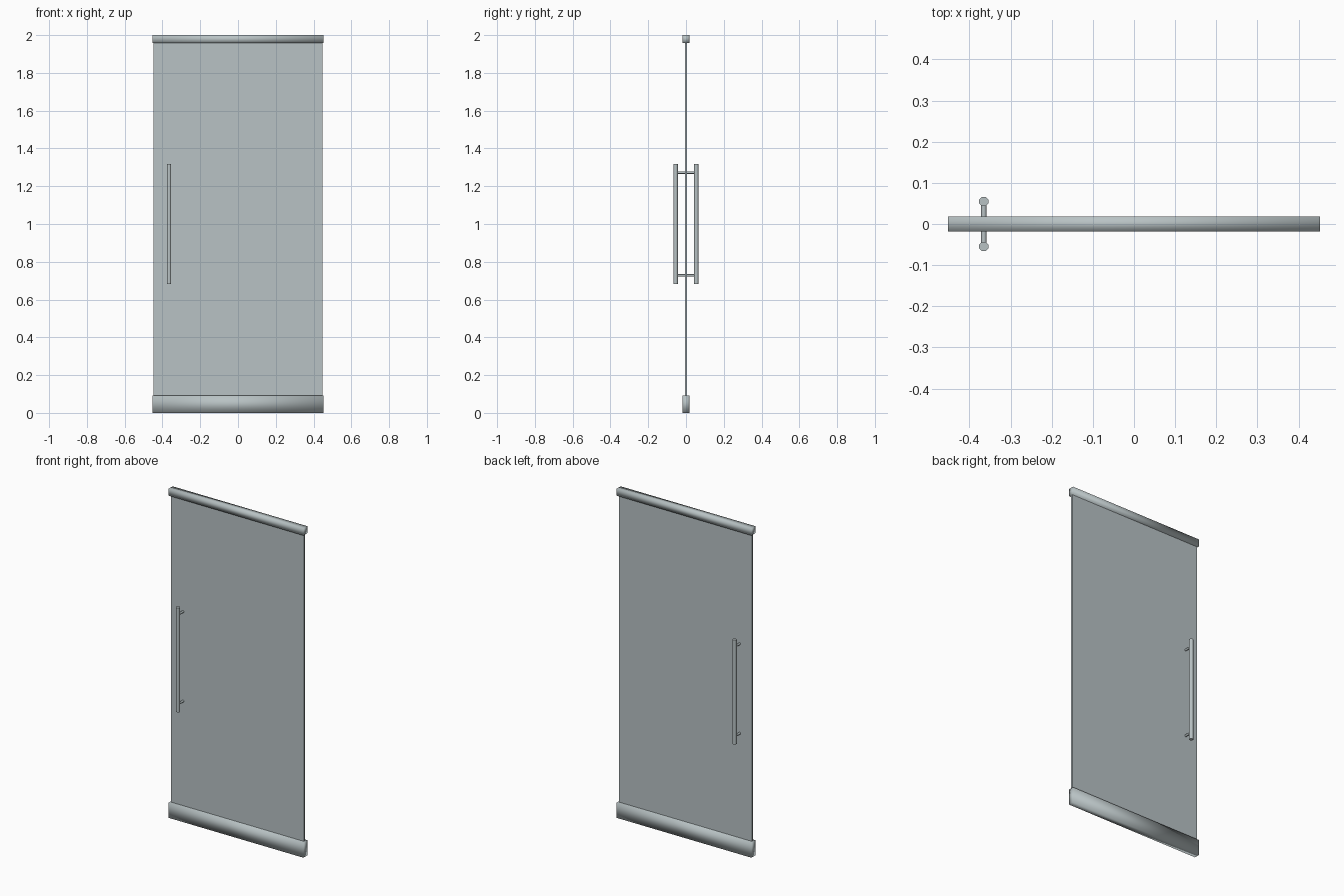
import bpy
import math

cube = bpy.data.objects.get("Cube")
if cube:
    bpy.data.objects.remove(cube, do_unlink=True)


def material(name, rgb):
    mat = bpy.data.materials.new(name)
    mat.use_nodes = True
    mat.diffuse_color = (*rgb, 1)
    mat.node_tree.nodes["Principled BSDF"].inputs["Base Color"].default_value = (*rgb, 1)
    return mat


GLASS = material("grey glass", (0.48, 0.54, 0.56))
METAL = material("brushed metal", (0.48, 0.54, 0.55))


def finish(name, mat, smooth):
    obj = bpy.context.object
    obj.name = name
    obj.data.materials.append(mat)
    bpy.ops.object.transform_apply(location=False, rotation=True, scale=True)
    if smooth:
        bpy.ops.object.shade_smooth()
    return obj


def box(name, width, depth, bottom, top, mat, smooth=False):
    bpy.ops.mesh.primitive_cube_add(size=1, location=(0, 0, (bottom + top) / 2))
    bpy.context.object.scale = (width, depth, top - bottom)
    return finish(name, mat, smooth)


def rod(name, radius, length, location, tilt=0):
    bpy.ops.mesh.primitive_cylinder_add(vertices=8, radius=radius, depth=length, location=location)
    bpy.context.object.rotation_euler = (tilt, 0, math.radians(22.5) if not tilt else 0)
    obj = finish(name, METAL, False)
    bpy.ops.object.shade_smooth_by_angle(angle=math.radians(50))
    return obj


# Glass panel held between two softly shaded rails
box("glass_panel", 0.894, 0.012, 0.05, 1.97, GLASS)
box("bottom_rail", 0.905, 0.037, 0, 0.093, METAL, True)
box("top_rail", 0.905, 0.037, 1.957, 2, METAL, True)

# Pull handle on each face, with two standoffs through to the glass
HANDLE_X, HANDLE_Y = -0.365, 0.0545
for side, sign in (("front", -1), ("back", 1)):
    rod(side + "_handle_bar", 0.012, 0.634, (HANDLE_X, sign * HANDLE_Y, 1))
    for level, z in (("lower", 0.728), ("upper", 1.272)):
        rod(f"{side}_{level}_standoff", 0.0065, HANDLE_Y,
            (HANDLE_X, sign * HANDLE_Y / 2, z), math.pi / 2)
